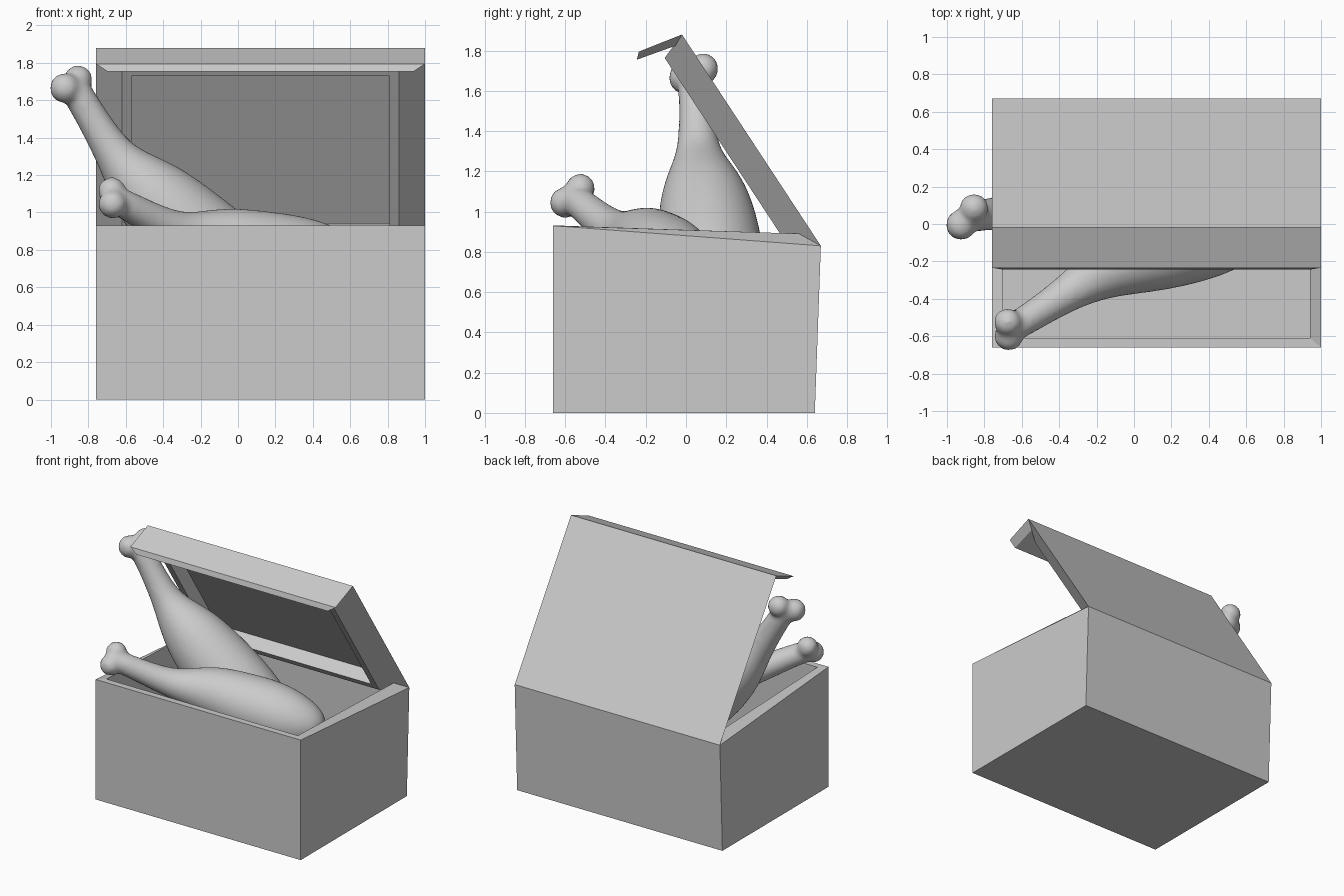
import bpy, bmesh, math
from mathutils import Vector

if "Cube" in bpy.data.objects:
    bpy.data.objects.remove(bpy.data.objects["Cube"])


def finish(name, bm):
    bmesh.ops.recalc_face_normals(bm, faces=bm.faces)
    me = bpy.data.meshes.new(name)
    bm.to_mesh(me)
    bm.free()
    ob = bpy.data.objects.new(name, me)
    bpy.context.collection.objects.link(ob)
    return ob


def bridge(bm, loops):
    """Skin a series of equal point loops and cap both ends."""
    rings = [[bm.verts.new(p) for p in loop] for loop in loops]
    n = len(rings[0])
    for a, b in zip(rings, rings[1:]):
        for i in range(n):
            bm.faces.new((a[i], a[(i + 1) % n], b[(i + 1) % n], b[i]))
    bm.faces.new(rings[0][::-1])
    bm.faces.new(rings[-1])


def shell(name, loops):
    bm = bmesh.new()
    bridge(bm, loops)
    return finish(name, bm)


CX, HALF = 0.12, 0.88   # middle and half width of the chest


def rect(half, near, far):
    """Four corners spanning the width, from a near (y, z) to a far (y, z)."""
    return [(CX - half, *near), (CX + half, *near),
            (CX + half, *far), (CX - half, *far)]


# open box with a thick rim
shell("box", [
    rect(HALF, (-0.66, 0), (0.64, 0)),
    rect(HALF, (-0.66, 0.93), (0.67, 0.83)),
    rect(HALF - 0.06, (-0.61, 0.93), (0.57, 0.89)),
    rect(HALF - 0.06, (-0.61, 0.06), (0.57, 0.06)),
])

# lid: position given as distance up from the hinge and depth below the panel
hinge, top = Vector((0.67, 0.83)), Vector((-0.02, 1.88))
length = (top - hinge).length
along = (top - hinge).normalized()
inward = Vector((-along.y, along.x))


def lid_at(up, depth):
    return tuple(hinge + along * up + inward * depth)


def lid_loop(half, lo, hi, depth):
    return rect(half, lid_at(lo, depth), lid_at(hi, depth))


shell("lid_panel", [
    lid_loop(HALF, 0, length, 0),
    lid_loop(HALF - 0.14, 0.10, length - 0.05, 0.136),
    lid_loop(HALF - 0.19, 0.15, length - 0.09, 0.136),
    lid_loop(HALF - 0.19, 0.15, length - 0.09, 0.03),
])

# front lip of the lid
shell("lid_lip", [
    rect(HALF, (-0.02, 1.88), (-0.234, 1.795)),
    rect(HALF - 0.06, (-0.05, 1.825), (-0.244, 1.755)),
])


# meat legs: a swelling tube plus two bone knobs, fused and smoothed
def leg(name, path, knobs, sides=16):
    pts = [Vector(p[:3]) for p in path]
    loops = []
    for i, p in enumerate(pts):
        d = (pts[min(i + 1, len(pts) - 1)] - pts[max(i - 1, 0)]).normalized()
        u = d.cross(Vector((0, 1, 0))).normalized()
        v = d.cross(u)
        r = path[i][3]
        loops.append([p + r * (math.cos(t) * u + math.sin(t) * v)
                      for t in (2 * math.pi * k / sides for k in range(sides))])
    bm = bmesh.new()
    bridge(bm, loops)
    ob = finish(name, bm)
    sub = ob.modifiers.new("round", 'SUBSURF')
    sub.levels = sub.render_levels = 2
    bpy.context.view_layer.objects.active = ob
    bpy.ops.object.modifier_apply(modifier="round")
    bm = bmesh.new()
    bm.from_mesh(ob.data)
    for x, y, z, r in knobs:
        new = bmesh.ops.create_icosphere(bm, subdivisions=3, radius=r)
        bmesh.ops.translate(bm, verts=new["verts"], vec=(x, y, z))
    bm.to_mesh(ob.data)
    bm.free()
    fuse = ob.modifiers.new("fuse", 'REMESH')
    fuse.mode = 'VOXEL'
    fuse.voxel_size = 0.018
    fuse.use_smooth_shade = True
    soft = ob.modifiers.new("soften", 'SMOOTH')
    soft.iterations = 6
    return ob


leg("back_leg", [
    (-0.91, 0.04, 1.72, 0.07), (-0.86, 0.04, 1.64, 0.085),
    (-0.80, 0.05, 1.54, 0.085), (-0.67, 0.06, 1.32, 0.10),
    (-0.58, 0.07, 1.21, 0.155), (-0.45, 0.09, 1.08, 0.225),
    (-0.28, 0.11, 0.91, 0.26), (-0.08, 0.13, 0.74, 0.27),
    (0.14, 0.15, 0.56, 0.24), (0.30, 0.17, 0.44, 0.14),
    (0.34, 0.17, 0.41, 0.05)],
    [(-0.925, -0.005, 1.665, 0.082), (-0.855, 0.085, 1.71, 0.078)])

leg("front_leg", [
    (-0.70, -0.58, 1.08, 0.06), (-0.64, -0.55, 1.06, 0.08),
    (-0.54, -0.49, 1.01, 0.082), (-0.34, -0.36, 0.90, 0.10),
    (-0.20, -0.27, 0.87, 0.145), (-0.06, -0.20, 0.845, 0.19),
    (0.12, -0.15, 0.80, 0.215), (0.32, -0.09, 0.76, 0.23),
    (0.52, -0.04, 0.71, 0.21), (0.68, 0.01, 0.68, 0.13),
    (0.72, 0.02, 0.67, 0.05)],
    [(-0.675, -0.525, 1.115, 0.075), (-0.67, -0.60, 1.045, 0.078)])
